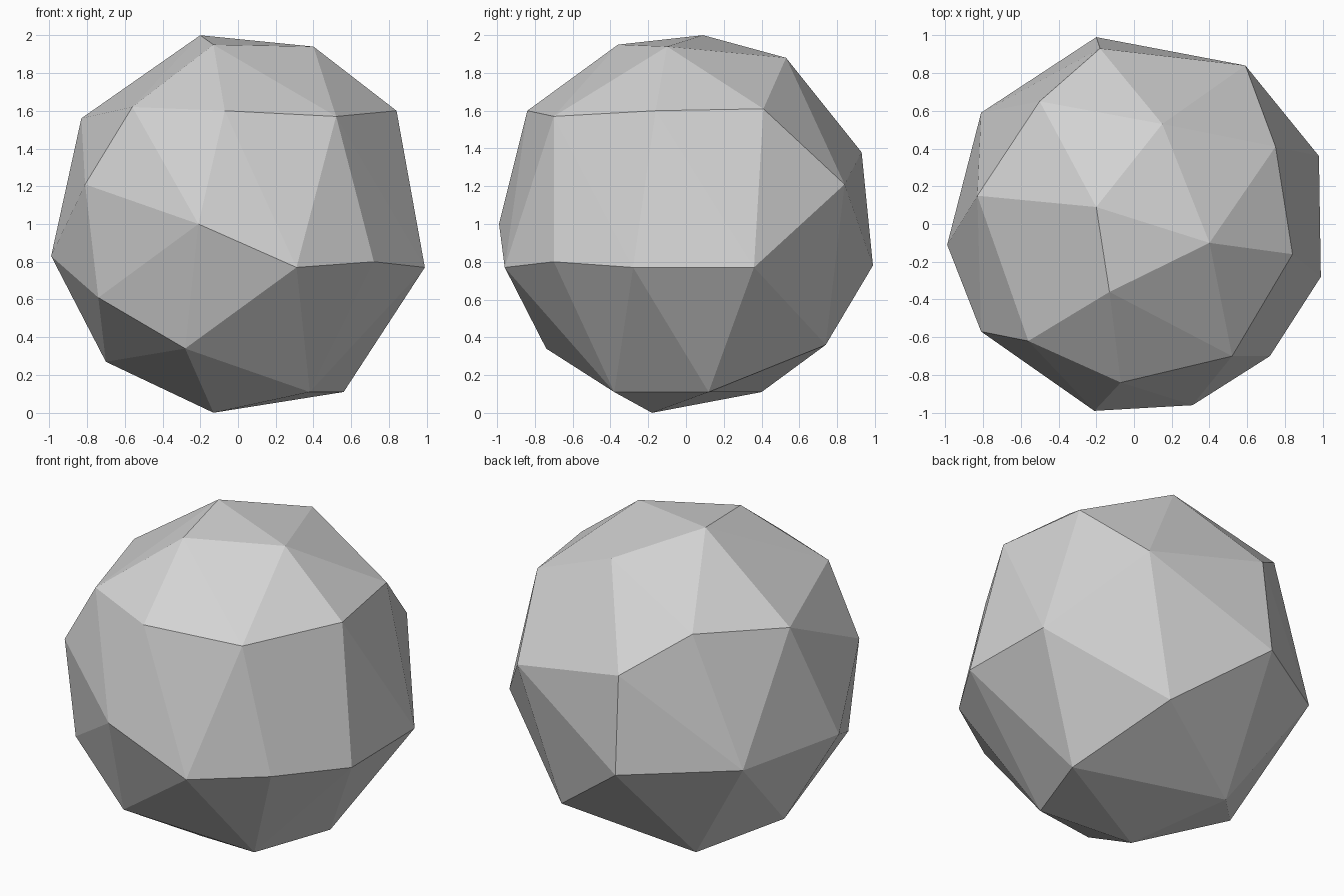
import bpy
import bmesh

# Remove the default object if the scene has it
default_cube = bpy.data.objects.get("Cube")
if default_cube:
    bpy.data.objects.remove(default_cube, do_unlink=True)


def make_material(name, colour):
    """Plain flat material shown alike in the viewport and in a render."""
    material = bpy.data.materials.new(name)
    material.use_nodes = True
    material.diffuse_color = colour
    shader = next(n for n in material.node_tree.nodes if n.type == "BSDF_PRINCIPLED")
    shader.inputs["Base Color"].default_value = colour
    return material


def make_hull(name, corners, material):
    """Flat-shaded convex solid spanned by the given corner points."""
    mesh = bpy.data.meshes.new(name)
    bm = bmesh.new()
    for corner in corners:
        bm.verts.new(corner)
    bmesh.ops.convex_hull(bm, input=list(bm.verts))
    bmesh.ops.recalc_face_normals(bm, faces=list(bm.faces))
    for face in bm.faces:
        face.smooth = False
    bm.to_mesh(mesh)
    bm.free()
    mesh.materials.append(material)
    solid = bpy.data.objects.new(name, mesh)
    bpy.context.scene.collection.objects.link(solid)
    return solid


# Corners of the faceted ball, band by band from the crown to the base
crown = [(-.2, .09, 2), (-.13, -.36, 1.95), (.4, -.1, 1.94), (.15, .53, 1.88)]
shoulder = [(-.56, -.62, 1.62), (-.07, -.84, 1.6), (.52, -.7, 1.57), (.84, -.16, 1.6),
            (.75, .41, 1.61), (-.5, .65, 1.62), (-.83, .15, 1.56)]
waist = [(-.81, -.57, 1.21), (-.21, -.99, 1), (.59, .84, 1.21), (-.18, .93, 1.38)]
belly = [(-.99, -.11, .83), (-.74, -.56, .61), (.31, -.96, .77), (.72, -.7, .8),
         (.99, -.28, .77), (.98, .36, .77), (-.2, .99, .78), (-.81, .59, .82)]
base = [(-.28, -.74, .34), (.35, .74, .36), (-.7, .02, .27), (.38, -.38, .11),
        (.56, .12, .11), (-.35, .4, .11), (-.13, -.18, 0)]

stone_grey = make_material("stone_grey", (0.65, 0.65, 0.65, 1))
make_hull("faceted_ball", crown + shoulder + waist + belly + base, stone_grey)
